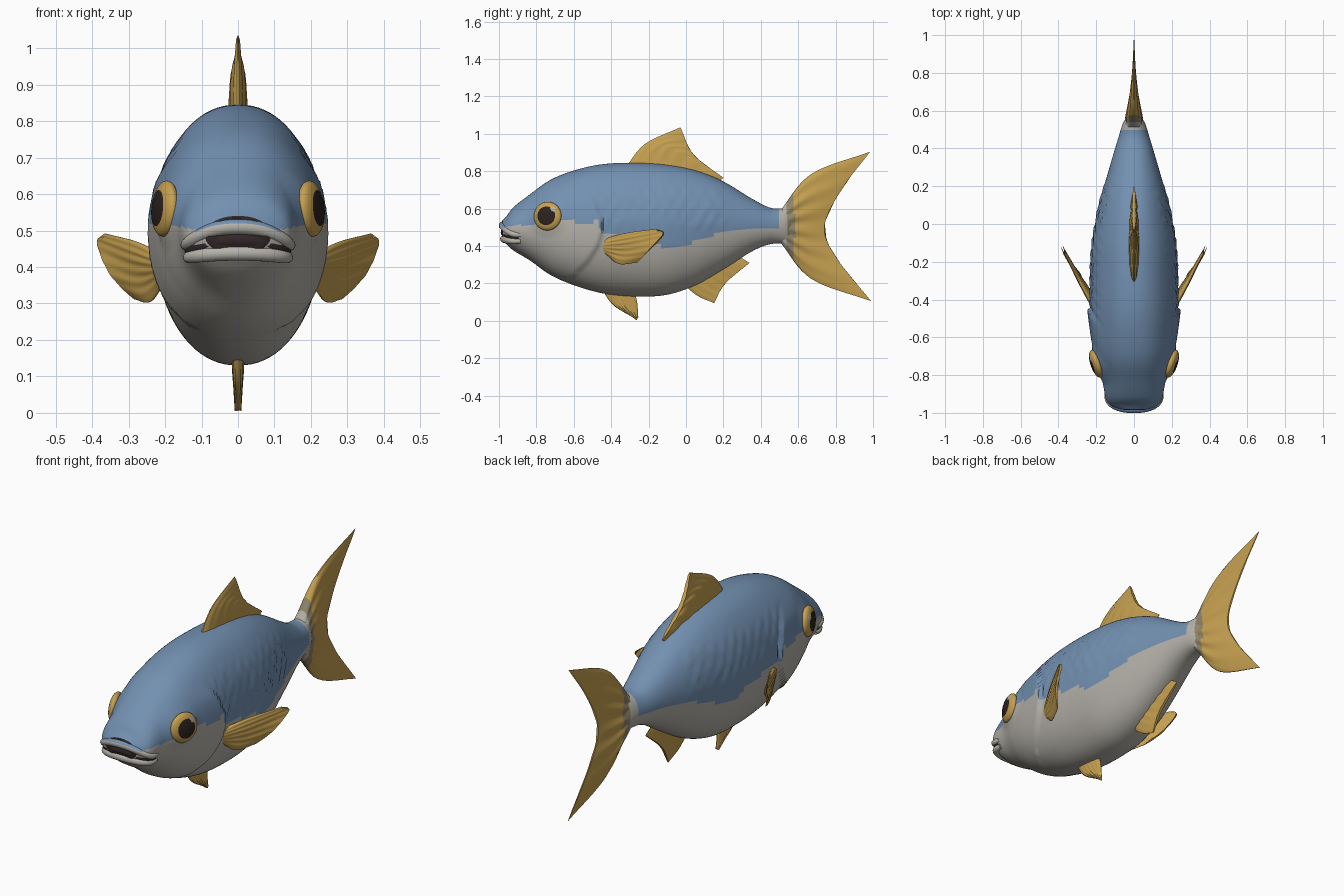
import bpy, bmesh
from math import sin, cos, pi, radians, hypot
from mathutils import Vector, Matrix

if "Cube" in bpy.data.objects:
    bpy.data.objects.remove(bpy.data.objects["Cube"])

COLOURS = {
    "back_blue": (0.17, 0.28, 0.44),
    "belly_grey": (0.46, 0.44, 0.40),
    "fin_gold": (0.56, 0.35, 0.08),
    "tail_band_olive": (0.28, 0.23, 0.14),
    "pupil_dark": (0.025, 0.016, 0.013),
    "mouth_dark": (0.03, 0.02, 0.02),
}
MATS = {}
for name, rgb in COLOURS.items():
    m = bpy.data.materials.new(name)
    m.use_nodes = True
    m.diffuse_color = (*rgb, 1)
    bsdf = m.node_tree.nodes["Principled BSDF"]
    bsdf.inputs["Base Color"].default_value = (*rgb, 1)
    bsdf.inputs["Roughness"].default_value = 0.7
    MATS[name] = m


def clamp(v):
    return max(0.0, min(1.0, v))


def spline(points, steps):
    """Smooth curve through the points, in any dimension."""
    p = [Vector(q) for q in points]
    p = [2 * p[0] - p[1]] + p + [2 * p[-1] - p[-2]]
    out = []
    for a, b, c, d in zip(p, p[1:], p[2:], p[3:]):
        for k in range(steps):
            t = k / steps
            out.append(b + (c - a) * (t / 2) + (2 * a - 5 * b + 4 * c - d) * (t * t / 2)
                       + (3 * b - a - 3 * c + d) * (t ** 3 / 2))
    return out + [p[-2]]


def finish(bm, name, rule):
    """Turn the mesh into an object, colouring each face by the rule."""
    bmesh.ops.recalc_face_normals(bm, faces=bm.faces)
    bm.normal_update()
    slots = []
    for f in bm.faces:
        colour = rule(f.calc_center_median(), f.normal)
        if colour not in slots:
            slots.append(colour)
        f.material_index = slots.index(colour)
    mesh = bpy.data.meshes.new(name)
    bm.to_mesh(mesh)
    bm.free()
    for colour in slots:
        mesh.materials.append(MATS[colour])
    obj = bpy.data.objects.new(name, mesh)
    bpy.context.collection.objects.link(obj)
    bpy.ops.object.select_all(action="DESELECT")
    obj.select_set(True)
    bpy.context.view_layer.objects.active = obj
    bpy.ops.object.shade_smooth_by_angle(angle=radians(45))
    return obj


def loft(name, rings, rule):
    bm = bmesh.new()
    loops = [[bm.verts.new(p) for p in ring] for ring in rings]
    n = len(loops[0])
    for a, b in zip(loops, loops[1:]):
        for i in range(n):
            j = (i + 1) % n
            bm.faces.new((a[i], a[j], b[j], b[i]))
    bm.faces.new(loops[0])
    bm.faces.new(loops[-1])
    return finish(bm, name, rule)


def fin(name, rows, root, tip, rule=lambda c, n: "fin_gold"):
    """Ribbed blade through rows of points running from root to tip."""
    columns = list(zip(*[spline(r, 10) for r in rows]))
    grid = list(zip(*[spline(c, 8) for c in columns]))
    nv, nu = len(grid) - 1, len(grid[0]) - 1
    rings = []
    for i, row in enumerate(grid):
        front, back = [], []
        for j, p in enumerate(row):
            u, v = j / nu, i / nv
            along = row[min(j + 1, nu)] - row[max(j - 1, 0)]
            out = grid[min(i + 1, nv)][j] - grid[max(i - 1, 0)][j]
            half = (root + (tip - root) * v) * (0.12 + 0.88 * (4 * u * (1 - u)) ** 0.5)
            half *= 1 + 0.14 * sin(u * 38) * clamp(v * 3)
            offset = along.cross(out).normalized() * half
            front.append(p + offset)
            back.append(p - offset)
        rings.append(front + back[::-1])
    return loft(name, rings, rule)


def flat(*rows):
    """Rows of (y, z) points on the middle plane."""
    return [[(0, y, z) for y, z in row] for row in rows]


# Body: stations of (y, top, bottom, half width)
STATIONS = [
    (-.985, .535, .44, .08), (-.96, .56, .41, .125), (-.92, .61, .375, .15),
    (-.83, .68, .32, .168), (-.74, .745, .255, .198), (-.65, .787, .21, .218),
    (-.52, .825, .165, .228), (-.4, .842, .14, .232), (-.25, .845, .13, .23),
    (-.1, .835, .14, .222), (.05, .805, .19, .195), (.2, .745, .275, .158),
    (.35, .655, .37, .115), (.45, .605, .41, .085), (.53, .602, .412, .06),
    (.57, .6, .41, .035)]
# Line between back and belly colours: (y, z)
WATERLINE = [(-1, .5), (-.85, .515), (-.75, .53), (-.47, .53), (-.455, .47), (-.3, .45),
             (-.18, .43), (-.12, .39), (0, .4), (.1, .45), (.3, .49), (.6, .5)]


def relief(y, z):
    """Raised gill cover, eye socket and overlapping scales on the sides."""
    d = 0
    behind = -.45 - 2.3 * (z - .5) ** 2 - y
    if behind > 0:
        d += .017 * clamp(1 - behind / .22) * clamp((.72 - z) / .08) * clamp((z - .18) / .06)
    d += .014 * clamp(1.6 - hypot(y + .74, z - .56) / .07)
    if behind < -.02 and y < .25:
        row = int(z / .06)
        curve = ((z / .06) % 1 - .5) ** 2 * .08
        d += .008 * (((y + curve + row % 2 * .035) / .07) % 1) \
            * clamp((z - .47) / .05) * clamp((.76 - z) / .06) * clamp((.25 - y) / .1)
    return d


def body_colour(c, n):
    if c.y < -.98:
        return "mouth_dark"
    if c.y > .5:
        return "belly_grey" if c.y < .54 else "tail_band_olive"
    for (y0, z0), (y1, z1) in zip(WATERLINE, WATERLINE[1:]):
        if y0 <= c.y < y1:
            line = z0 + (z1 - z0) * (c.y - y0) / (y1 - y0)
            return "back_blue" if c.z > line else "belly_grey"


SIDES = 88
rings = []
for y, top, bottom, w in spline(STATIONS, 9):
    ring = []
    for k in range(SIDES):
        a = 2 * pi * k / SIDES
        c, s = cos(a), sin(a)
        z = (top + bottom) / 2 + (top - bottom) / 2 * s
        x = w * abs(c) ** .92 + relief(y, z) * abs(c)
        ring.append((x if c > 0 else -x, y, z))
    rings.append(ring)
loft("body", rings, body_colour)


# Mouth: two lips with a dark gap between them
def lip(name, z, droop, inset, radius, rule):
    rings = []
    for k in range(33):
        a = pi * (k / 32 - .5)
        s = sin(a)
        x = (.143 - inset) * abs(s) ** .85 * (1 if s > 0 else -1)
        centre = Vector((x, -.885 - (.094 - inset) * cos(a) ** .7, z - droop * s * s))
        out = Vector((s, -cos(a), 0))
        r = radius * (.55 + .45 * cos(a) ** .5)
        rings.append([centre + out * r * cos(b) + Vector((0, 0, r * sin(b)))
                      for b in (2 * pi * i / 14 for i in range(14))])
    loft(name, rings, rule)


lip("upper_lip", .51, .05, 0, .022,
    lambda c, n: "back_blue" if n.z > .45 and abs(c.x) < .12 else "belly_grey")
lip("lower_lip", .438, .012, .006, .021, lambda c, n: "belly_grey")
lip("mouth_gap", .474, .03, .014, .026, lambda c, n: "mouth_dark")

# Eyes: domed discs with gold iris, dark pupil and a pale glint
for side, label in ((1, "left"), (-1, "right")):
    normal = Vector((side * .94, -.32, .08)).normalized()
    centre = Vector((side * .2, -.74, .56))
    bm = bmesh.new()
    bmesh.ops.create_uvsphere(bm, u_segments=40, v_segments=40, radius=1)
    turn = normal.to_track_quat("Z", "Y").to_matrix().to_4x4()
    bm.transform(Matrix.Translation(centre) @ turn @ Matrix.Diagonal((.077, .077, .03, 1)))

    def eye_colour(c, n):
        d = c - centre
        spread = (d - normal * d.dot(normal)).length
        if hypot(d.y - .03, d.z - .038) < .014:
            return "belly_grey"
        return "pupil_dark" if spread < .051 else "fin_gold"

    finish(bm, label + "_eye", eye_colour)

    # Pectoral fins
    rows = [[(.2, -.46, .43), (.2, -.45, .41), (.2, -.44, .385), (.2, -.43, .36)],
            [(.275, -.33, .468), (.285, -.3, .43), (.265, -.32, .365), (.24, -.36, .305)],
            [(.365, -.16, .492), (.382, -.12, .465), (.35, -.19, .385), (.285, -.26, .312)]]
    fin(label + "_pectoral_fin", [[(x * side, y, z) for x, y, z in r] for r in rows], .02, .006)

# Middle fins
fin("dorsal_fin", flat([(-.33, .81), (-.1, .81), (.15, .72)],
                       [(-.22, .945), (-.05, .91), (.175, .745)],
                       [(-.03, 1.035), (.04, .89), (.2, .765)]), .028, .01)
fin("anal_fin", flat([(-.02, .2), (.12, .27), (.26, .36)],
                     [(.06, .135), (.16, .22), (.3, .335)],
                     [(.15, .095), (.21, .2), (.34, .31)]), .022, .007)
fin("pelvic_fin", flat([(-.45, .17), (-.37, .16), (-.28, .16)],
                       [(-.39, .085), (-.33, .09), (-.262, .105)],
                       [(-.28, .016), (-.265, .005), (-.255, .02)]), .018, .008)


# Tail: forked blade with a banded root
def tail_colour(c, n):
    if c.y < .54:
        return "belly_grey"
    return "tail_band_olive" if c.y < .58 else "fin_gold"


fin("tail_fin", flat([(.5, .585), (.5, .55), (.5, .505), (.5, .46), (.5, .425)],
                     [(.67, .785), (.65, .64), (.63, .5), (.65, .37), (.67, .225)],
                     [(.985, .905), (.83, .7), (.74, .5), (.81, .33), (.99, .105)]),
    .055, .004, tail_colour)
